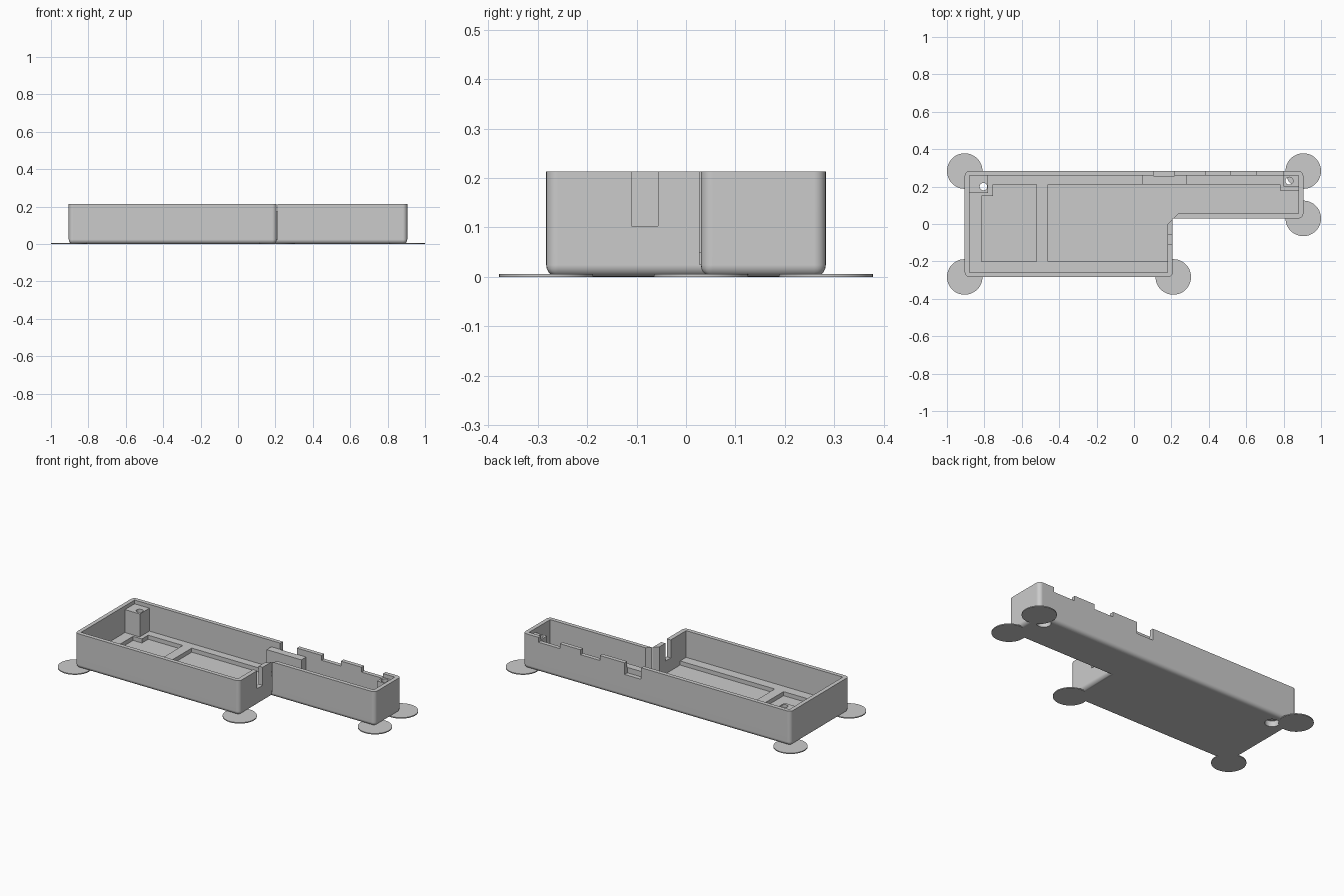
import bpy
import bmesh
import math

cube = bpy.data.objects.get("Cube")
if cube:
    bpy.data.objects.remove(cube, do_unlink=True)

GREY = (0.6, 0.6, 0.6, 1.0)
grey = bpy.data.materials.new("plain_grey")
grey.use_nodes = True
grey.diffuse_color = GREY
for node in grey.node_tree.nodes:
    if node.type == 'BSDF_PRINCIPLED':
        node.inputs["Base Color"].default_value = GREY


def finish(name, bm):
    bmesh.ops.recalc_face_normals(bm, faces=bm.faces)
    mesh = bpy.data.meshes.new(name)
    bm.to_mesh(mesh)
    bm.free()
    mesh.materials.append(grey)
    obj = bpy.data.objects.new(name, mesh)
    bpy.context.collection.objects.link(obj)
    return obj


def prism_mesh(points, z0, z1):
    bm = bmesh.new()
    face = bm.faces.new([bm.verts.new((x, y, z0)) for x, y in points])
    grown = bmesh.ops.extrude_face_region(bm, geom=[face])
    for v in grown["geom"]:
        if isinstance(v, bmesh.types.BMVert):
            v.co.z = z1
    return bm


def prism(name, points, z0, z1):
    return finish(name, prism_mesh(points, z0, z1))


def box(name, x0, x1, y0, y1, z0, z1):
    return prism(name, [(x0, y0), (x1, y0), (x1, y1), (x0, y1)], z0, z1)


def disc(name, x, y, r, z0, z1):
    ring = [math.tau * i / 48 for i in range(48)]
    return prism(name, [(x + r * math.cos(a), y + r * math.sin(a)) for a in ring], z0, z1)


def activate(obj):
    bpy.ops.object.select_all(action='DESELECT')
    obj.select_set(True)
    bpy.context.view_layer.objects.active = obj


def combine(target, tool, operation='DIFFERENCE'):
    activate(target)
    mod = target.modifiers.new("combine", 'BOOLEAN')
    mod.operation = operation
    mod.solver = 'EXACT'
    mod.object = tool
    bpy.ops.object.modifier_apply(modifier=mod.name)
    bpy.data.objects.remove(tool, do_unlink=True)


W, D, H = 0.905, 0.283, 0.213
STEP_X, STEP_Y = 0.207, 0.03

# Outer shell: L-shaped block with rounded corners and bottom edge
bm = prism_mesh([(-W, -D), (STEP_X, -D), (STEP_X, STEP_Y),
                 (W, STEP_Y), (W, D), (-W, D)], 0, H)
rounded = []
for e in bm.edges:
    a, b = e.verts
    vertical = abs(a.co.z - b.co.z) > 0.1
    inner_corner = abs(a.co.x - STEP_X) < 0.01 and abs(a.co.y - STEP_Y) < 0.01
    bottom = max(a.co.z, b.co.z) < 0.01
    if bottom or (vertical and not inner_corner):
        rounded.append(e)
bmesh.ops.recalc_face_normals(bm, faces=bm.faces)
bmesh.ops.bevel(bm, geom=rounded, offset=0.024, segments=5, profile=0.5, affect='EDGES')
tray = finish("tray_body", bm)

# Cavity, with a chamfer at the inside of the step
IN_X, IN_Y = 0.88, 0.258
WALL_X, WALL_Y = 0.18, 0.055
combine(tray, prism("cavity", [(-IN_X, -IN_Y), (WALL_X, -IN_Y), (WALL_X, 0), (0.235, WALL_Y),
                               (IN_X, WALL_Y), (IN_X, IN_Y), (-IN_X, IN_Y)], 0.05, 0.3))

# Recessed floor pockets
combine(tray, prism("small_pocket", [(-0.815, -0.2), (-0.52, -0.2), (-0.52, 0.21), (-0.755, 0.21),
                                     (-0.755, 0.15), (-0.815, 0.15)], 0.025, 0.1))
combine(tray, prism("large_pocket", [(-0.46, -0.2), (WALL_X, -0.2), (WALL_X, 0), (0.235, WALL_Y),
                                     (IN_X, WALL_Y), (IN_X, 0.18), (0.78, 0.18), (0.78, 0.21),
                                     (-0.46, 0.21)], 0.025, 0.1))

# Screw posts and connector block against the back wall
for part in (("left_post", -0.89, -0.78, 0.165, 0.27, 0.04, 0.19),
             ("right_post", 0.8, 0.89, 0.2, 0.27, 0.04, 0.19),
             ("connector_block", 0.045, 0.28, 0.212, 0.27, 0.04, 0.175)):
    combine(tray, box(*part), 'UNION')

# Notches along the back rim
for x0, x1, z in ((0.105, 0.217, 0.142), (0.385, 0.515, 0.183), (0.655, 0.8, 0.183)):
    combine(tray, box("rim_notch", x0, x1, IN_Y - 0.002, 0.35, z, 0.3))

# Cable slot in the step wall
combine(tray, box("cable_slot", 0.15, 0.25, -0.11, -0.057, 0.103, 0.3))

# Screw holes with wider recesses below
for x, y in ((-0.805, 0.2), (0.83, 0.23)):
    combine(tray, disc("screw_hole", x, y, 0.02, -0.1, 0.3))
    combine(tray, disc("screw_recess", x, y, 0.04, -0.1, 0.035))

activate(tray)
bpy.ops.object.shade_smooth_by_angle(angle=math.radians(35))
normals = tray.modifiers.new("weighted_normals", 'WEIGHTED_NORMAL')
normals.keep_sharp = True

# Thin round pads under the outer corners
for label, x, y in (("back_right", -W, D), ("back_left", W, D), ("step_left", W, STEP_Y),
                    ("front_right", -W, -D), ("front_left", 0.21, -D)):
    pad = disc(label + "_pad", x, y, 0.095, 0, 0.006)
    activate(pad)
    bpy.ops.object.shade_smooth_by_angle(angle=math.radians(35))
